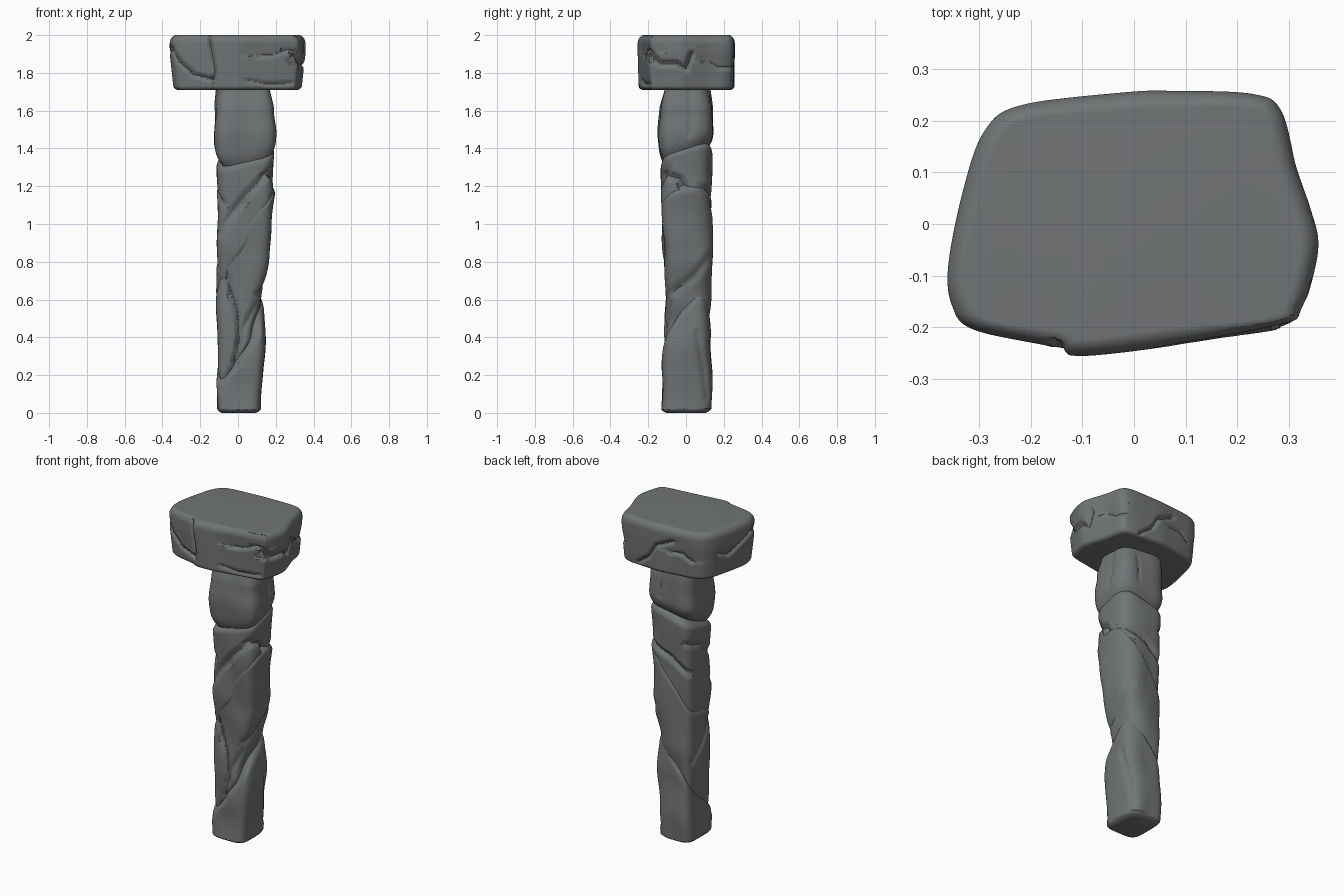
import bpy, bmesh, math
from mathutils import Vector, noise
from mathutils.geometry import intersect_point_line

if "Cube" in bpy.data.objects:
    bpy.data.objects.remove(bpy.data.objects["Cube"], do_unlink=True)

stone = bpy.data.materials.new("dark grey stone")
stone.use_nodes = True
GREY = (0.165, 0.175, 0.18, 1)
stone.diffuse_color = GREY
stone.node_tree.nodes["Principled BSDF"].inputs["Base Color"].default_value = GREY

VIEW = {"front": Vector((0, -1, 0)), "back": Vector((0, 1, 0)),
        "left": Vector((1, 0, 0)), "right": Vector((-1, 0, 0))}


def loft(name, rings):
    """Skin a stack of closed rings and cap both ends."""
    bm = bmesh.new()
    rows = [[bm.verts.new(p) for p in ring] for ring in rings]
    n = len(rows[0])
    for low, high in zip(rows, rows[1:]):
        for i in range(n):
            j = (i + 1) % n
            bm.faces.new((low[i], low[j], high[j], high[i]))
    bm.faces.new(rows[0][::-1])
    bm.faces.new(rows[-1])
    mesh = bpy.data.meshes.new(name)
    bm.to_mesh(mesh)
    bm.free()
    obj = bpy.data.objects.new(name, mesh)
    bpy.context.collection.objects.link(obj)
    mesh.materials.append(stone)
    return obj


def carve(obj, side, path, width=0.02, depth=0.018, shelf=0.0):
    """Press a crack into one side; shelf also sinks the stone above it."""
    d = VIEW[side]
    across = Vector((abs(d.y), abs(d.x), 0))
    pts = [Vector((u, z, 0)) for u, z in path]
    normals = [v.normal.copy() for v in obj.data.vertices]
    for v, nrm in zip(obj.data.vertices, normals):
        if nrm.dot(d) < 0.25 or nrm.z > 0.8:
            continue
        p = Vector((v.co.dot(across), v.co.z, 0))
        best, above = 9, False
        for a, b in zip(pts, pts[1:]):
            q, t = intersect_point_line(p, a, b)
            q = a.lerp(b, min(1, max(0, t)))
            if (p - q).length < best:
                best, above = (p - q).length, p.y > q.y
        push = depth * max(0, 1 - best / width) ** 1.3
        if shelf and above:
            push = max(push, shelf * max(0, 1 - best / (width * 5)))
        v.co -= d * push


def finish(obj):
    bpy.ops.object.select_all(action="DESELECT")
    obj.select_set(True)
    bpy.context.view_layer.objects.active = obj
    bpy.ops.object.shade_smooth_by_angle(angle=math.radians(35))


def spline(points, steps):
    """Closed smooth outline through the given points."""
    out, n = [], len(points)
    for i in range(n):
        a, b, c, d = (Vector(points[(i + k) % n]) for k in (-1, 0, 1, 2))
        for s in range(steps):
            t = s / steps
            out.append(0.5 * (2 * b + (c - a) * t + (2 * a - 5 * b + 4 * c - d) * t * t
                              + (3 * b - a - 3 * c + d) * t ** 3))
    return out


def rough(co, amount):
    return noise.noise(co * 7) * amount


# Head block: irregular outline with rounded top and bottom edges
outline = spline([(.357, -.03), (.342, .03), (.315, .11), (.285, .22), (.23, .252),
                  (.08, .258), (-.02, .255), (-.22, .23), (-.29, .18), (-.33, .07),
                  (-.36, -.08), (-.352, -.16), (-.31, -.205), (-.16, -.238), (-.12, -.255),
                  (-.03, -.25), (.15, -.225), (.295, -.2), (.325, -.17), (.35, -.09)], 16)
rings, LEVELS, BOTTOM, TOP = [], 56, 1.71, 2.0
for k in range(LEVELS + 1):
    z = BOTTOM + (TOP - BOTTOM) * (1 - math.cos(math.pi * k / LEVELS)) / 2
    up, down = max(0, z - TOP + .045) / .045, max(0, BOTTOM + .022 - z) / .022
    inset = .036 * (1 - math.sqrt(1 - min(1, up) ** 2)) + .025 * (1 - math.sqrt(1 - min(1, down) ** 2))
    ring = []
    for p in outline:
        lean = .022 * max(0, 1.9 - z) / .19 * abs(p.x) / .36
        r = p * (1 - (inset + lean) / p.length)
        ring.append(Vector((r.x, r.y, z)))
    rings.append(ring)
head = loft("head_block", rings)
carve(head, "front", [(-.35, 1.93), (-.31, 1.86), (-.23, 1.79), (-.13, 1.765)])
carve(head, "front", [(-.15, 1.98), (-.14, 1.92), (-.13, 1.86), (-.12, 1.8), (-.13, 1.765)])
carve(head, "front", [(.1, 1.89), (.2, 1.9), (.27, 1.93), (.32, 1.91), (.31, 1.85)], shelf=.012)
carve(head, "front", [(.05, 1.76), (.15, 1.74), (.28, 1.745)], depth=.01)
carve(head, "left", [(-.2, 1.92), (-.14, 1.85), (-.05, 1.85), (0, 1.82), (.03, 1.9)], .025, .024)
carve(head, "left", [(.12, 1.86), (.17, 1.83), (.25, 1.83)], shelf=.012)
carve(head, "back", [(.16, 1.73), (.08, 1.79), (.03, 1.87), (-.08, 1.92)])
carve(head, "back", [(-.2, 1.82), (-.14, 1.86), (-.06, 1.85)], shelf=.008)
carve(head, "right", [(.12, 1.86), (.05, 1.83), (-.04, 1.88), (-.15, 1.93)])
finish(head)


def extents(table, z):
    """Blend the x and y limits listed for given heights."""
    z = min(max(z, table[0][0]), table[-1][0])
    for a, b in zip(table, table[1:]):
        if z <= b[0]:
            t = (z - a[0]) / (b[0] - a[0])
            t = t * t * (3 - 2 * t)
            return [p + (q - p) * t for p, q in zip(a[1:], b[1:])]


def chunk(name, low, high, table, ends, n=112, levels=84):
    """Squarish stone between two slanted planes (z, x slope, y slope) with rounded ends."""
    rings = []
    for k in range(levels + 1):
        t = (1 - math.cos(math.pi * k / levels)) / 2
        ring = []
        for i in range(n):
            a = 2 * math.pi * i / n
            c, s = math.cos(a), math.sin(a)
            power = 3 if c > 0 and s > 0 else 4.5
            r = (abs(c) ** power + abs(s) ** power) ** (-1 / power)
            ux, uy = c * r, s * r
            px, py = .03 + ux * .14, uy * .13
            z0 = low[0] + low[1] * px + low[2] * py
            z1 = high[0] + high[1] * px + high[2] * py
            z = z0 + (z1 - z0) * t
            x0, x1, y0, y1 = extents(table, z)
            e0, e1 = max(0, 1 - (z - z0) / ends[0]), max(0, 1 - (z1 - z) / ends[1])
            shrink = 1 - .22 * e0 ** 2.5 - .35 * e1 ** 2.5
            x = (x0 + x1) / 2 + ux * (x1 - x0) / 2 * shrink
            y = (y0 + y1) / 2 + uy * (y1 - y0) / 2 * shrink
            wobble = rough(Vector((x, y, z * .6)), .012) if z > .02 else 0
            ring.append(Vector((x + ux * wobble, y + uy * wobble, z)))
        rings.append(ring)
    return loft(name, rings)


# Shaft: four interlocking stones, bottom to top
base = chunk("shaft_base", (0, 0, 0), (.41, 1.1, .9),
             [(0, -.11, .12, -.132, .132), (.2, -.11, .135, -.13, .138),
              (.4, -.11, .14, -.12, .135), (.62, -.1, .135, -.1, .12)], (.025, .09))
carve(base, "left", [(.06, .42), (.09, .25), (.11, .08)], .03, .01)
carve(base, "front", [(-.1, .13), (-.06, .2), (0, .26)], .03, .01)
finish(base)

middle = chunk("shaft_middle", (.29, .8, .7), (.98, 1.4, .2),
               [(.2, -.1, .04, -.1, .1), (.42, -.11, .08, -.112, .115), (.6, -.11, .12, -.105, .13),
                (.82, -.115, .168, -.115, .138), (1.02, -.11, .172, -.13, .135),
                (1.25, -.11, .205, -.135, .13)], (.09, .07))
carve(middle, "front", [(-.1, .8), (-.04, .66), (0, .52), (.005, .38), (-.02, .27)], .025, .018)
carve(middle, "front", [(.1, .58), (.03, .45), (.0, .36)], .03, .012)
carve(middle, "left", [(-.1, .62), (-.04, .66), (.04, .72), (.12, .82)], .04, .014)
carve(middle, "right", [(-.08, .72), (.0, .6), (.08, .5)], .03, .012)
finish(middle)

band = chunk("shaft_band", (.8, 1.2, .2), (1.38, .28, .3),
             [(.7, -.105, .1, -.11, .11), (.9, -.11, .13, -.125, .125),
              (1.2, -.108, .185, -.13, .135), (1.42, -.11, .198, -.137, .14)], (.08, .06))
carve(band, "front", [(-.1, .95), (-.03, 1.06), (.06, 1.17), (.19, 1.3)], .035, .018)
carve(band, "left", [(-.1, 1.26), (-.03, 1.24), (.01, 1.16), (.0, 1.06), (.06, 1.05), (.13, 1.1)], .03, .025)
carve(band, "right", [(-.12, 1.1), (0, 1.2), (.12, 1.24)], .03, .018)
carve(band, "back", [(-.1, 1.05), (.02, 1.14), (.18, 1.2)], .03, .022)
finish(band)

upper = chunk("shaft_top", (1.35, .1, .35), (1.73, 0, 0),
              [(1.3, -.115, .195, -.135, .135), (1.48, -.13, .207, -.145, .145),
               (1.6, -.125, .192, -.138, .142), (1.73, -.113, .165, -.115, .128)], (.1, .01))
carve(upper, "left", [(.02, 1.7), (.03, 1.6), (.02, 1.48)], .03, .007)
carve(upper, "back", [(.08, 1.66), (.08, 1.5)], .02, .007)
finish(upper)
